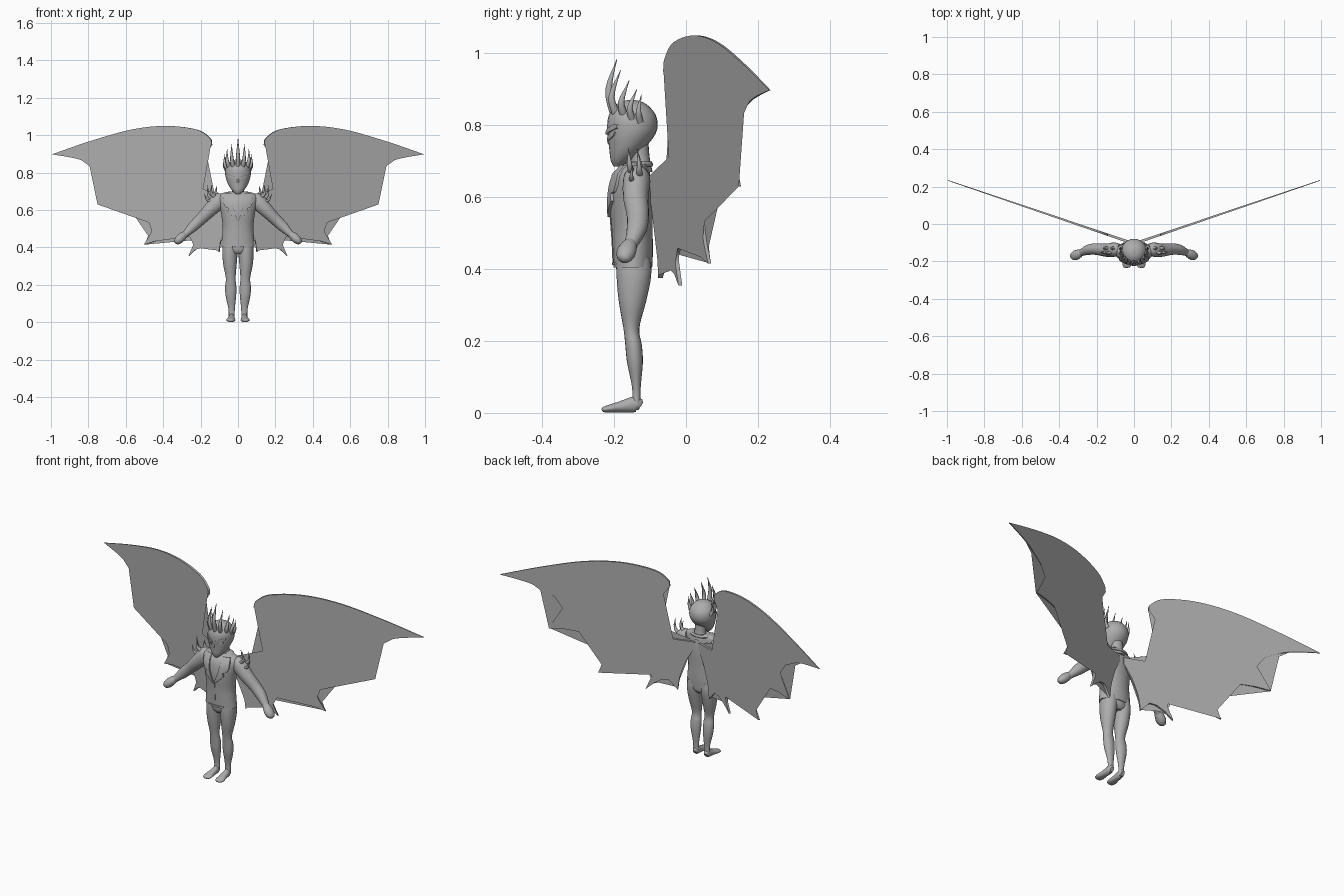
import bpy, bmesh, math
from mathutils import Vector

if "Cube" in bpy.data.objects:
    bpy.data.objects.remove(bpy.data.objects["Cube"])

GREY = (0.42, 0.42, 0.42, 1)
grey = bpy.data.materials.new("plain grey")
grey.use_nodes = True
grey.diffuse_color = GREY
grey.node_tree.nodes["Principled BSDF"].inputs["Base Color"].default_value = GREY
X, Y = Vector((1, 0, 0)), Vector((0, 1, 0))


def finish(name, bm, mirror=False, angle=40):
    """Turn a bmesh into a smooth shaded object, optionally mirrored across x."""
    bmesh.ops.recalc_face_normals(bm, faces=bm.faces)
    mesh = bpy.data.meshes.new(name)
    bm.to_mesh(mesh)
    bm.free()
    mesh.materials.append(grey)
    obj = bpy.data.objects.new(name, mesh)
    bpy.context.collection.objects.link(obj)
    bpy.ops.object.select_all(action="DESELECT")
    obj.select_set(True)
    bpy.context.view_layer.objects.active = obj
    bpy.ops.object.shade_smooth_by_angle(angle=math.radians(angle))
    if mirror:
        mod = obj.modifiers.new("Mirror", "MIRROR")
        mod.use_mirror_merge = False
    return obj


def smooth(points, steps=4):
    """Catmull-Rom curve through tuples of any length."""
    pts = [Vector(p) for p in points]
    pts = [2 * pts[0] - pts[1]] + pts + [2 * pts[-1] - pts[-2]]
    out = []
    for a, b, c, d in zip(pts, pts[1:], pts[2:], pts[3:]):
        for i in range(steps):
            t = i / steps
            out.append(b + (c - a) * (t / 2) + (2 * a - 5 * b + 4 * c - d) * (t * t / 2)
                       + (3 * b - a - 3 * c + d) * (t ** 3 / 2))
    return out + [pts[-2]]


def loft(bm, rows, ref=Y, level=False, sides=20, power=1.0):
    """Skin rings given as (x, y, z, radius, second radius)."""
    rows = smooth(rows)
    centres = [Vector(r[:3]) for r in rows]
    rings = []
    for i, row in enumerate(rows):
        d = (centres[min(i + 1, len(rows) - 1)] - centres[max(i - 1, 0)]).normalized()
        u = X if level else d.cross(ref).normalized()
        v = Y if level else u.cross(d)
        ring = []
        for k in range(sides):
            a = math.tau * k / sides
            c, s = math.cos(a), math.sin(a)
            c = math.copysign(abs(c) ** power, c)
            s = math.copysign(abs(s) ** power, s)
            ring.append(bm.verts.new(centres[i] + u * c * max(row[3], .001)
                                     + v * s * max(row[4], .001)))
        rings.append(ring)
    for a, b in zip(rings, rings[1:]):
        for k in range(sides):
            n = (k + 1) % sides
            bm.faces.new((a[k], a[n], b[n], b[k]))
    bm.faces.new(rings[0])
    bm.faces.new(rings[-1])


def body(name, rows, mirror=False, **options):
    bm = bmesh.new()
    loft(bm, rows, **options)
    return finish(name, bm, mirror)


def spikes(name, paths, mirror=True):
    """Curved horns, each from (base, middle, tip, radius)."""
    bm = bmesh.new()
    for base, mid, tip, r in paths:
        loft(bm, [(*base, r, r), (*mid, r * .75, r * .75), (*tip, 0, 0)], sides=10)
    finish(name, bm, mirror)


def front_y(rows, x, z):
    """Front surface of a level loft at x and z."""
    r = min(smooth(rows, 8), key=lambda q: abs(q[2] - z))
    return r[1] - r[4] * math.sqrt(max(0, 1 - (x / r[3]) ** 2))


def strip(name, base, edges, lift, mirror=True):
    """Thin plate hugging a body, from rows of (z, inner x, outer x)."""
    bm = bmesh.new()
    n = 5
    grid = []
    for z, xa, xb in edges:
        xs = [xa + (xb - xa) * k / n for k in range(n + 1)]
        grid.append([bm.verts.new((x, front_y(base, x, z) - lift, z)) for x in xs])
    for a, b in zip(grid, grid[1:]):
        for k in range(n):
            bm.faces.new((a[k], a[k + 1], b[k + 1], b[k]))
    made = bmesh.ops.extrude_face_region(bm, geom=bm.faces[:])["geom"]
    for v in made:
        if isinstance(v, bmesh.types.BMVert):
            v.co.y += lift + .004
    finish(name, bm, mirror, 30)


# Torso and jacket
torso = [(0, -.148, .405, .09, .054), (0, -.148, .45, .086, .056), (0, -.15, .51, .082, .057),
         (0, -.153, .58, .09, .06), (0, -.153, .63, .1, .057), (0, -.15, .665, .104, .05),
         (0, -.142, .688, .09, .038), (0, -.138, .697, .06, .026)]
body("jacket", torso, level=True, sides=32)
body("hips", [(0, -.145, .365, .03, .035), (0, -.145, .385, .07, .047),
              (0, -.146, .43, .08, .05)], level=True)
strip("belt", torso, [(.418, -.045, .045), (.411, -.045, .045)], .004, False)
strip("lapels", torso, [(.69, .035, .07), (.665, .033, .08), (.635, .03, .078), (.615, .027, .068),
                        (.61, .026, .052), (.59, .018, .055), (.57, .011, .034),
                        (.545, .001, .006)], .008)
strip("jacket_opening", torso, [(.545, 0, .003), (.48, 0, .002), (.42, 0, .003)], .002)

# Neck and collar
body("neck", [(0, -.125, .67, .04, .032), (0, -.127, .71, .03, .026),
              (0, -.135, .76, .032, .03)], level=True)
body("collar", [(0, -.128, .685, .055, .034), (0, -.128, .692, .062, .036),
                (0, -.128, .7, .05, .032)], level=True)

# Head
head = [(0, -.192, .686, .012, .01), (0, -.181, .705, .032, .029), (0, -.164, .738, .053, .05),
        (0, -.151, .78, .067, .068), (0, -.149, .82, .067, .068), (0, -.151, .85, .05, .051),
        (0, -.152, .866, .028, .028), (0, -.152, .871, .004, .004)]
body("head", head, level=True, sides=28)
strip("eyes", head, [(.782, .045, .05), (.773, .024, .047), (.764, .011, .036),
                     (.759, .012, .022)], .003)
strip("brow", head, [(.803, .05, .058), (.792, .025, .056), (.781, .006, .032),
                     (.774, .003, .01)], .005)
body("nose", [(0, -.214, .775, .003, .003), (0, -.214, .755, .006, .006),
              (0, -.208, .742, .006, .004)], level=True, sides=10)

# Crown of horns
spikes("crown_centre", [((0, -.198, .825), (0, -.215, .9), (0, -.192, .985), .013)], False)
spikes("crown_sides", [
    ((.025, -.192, .825), (.033, -.207, .88), (.034, -.182, .953), .012),
    ((.045, -.172, .825), (.058, -.18, .865), (.058, -.158, .925), .012),
    ((.057, -.15, .815), (.071, -.156, .85), (.07, -.137, .9), .011),
    ((.06, -.128, .81), (.073, -.132, .84), (.07, -.124, .885), .01)])

# Arms and hands
body("arms", [(.075, -.136, .66, .03, .03), (.105, -.137, .645, .044, .038),
              (.15, -.14, .6, .037, .035), (.2, -.134, .55, .031, .031),
              (.24, -.137, .512, .028, .028), (.275, -.15, .477, .019, .02),
              (.288, -.156, .465, .017, .018)], True)
body("hands", [(.28, -.152, .474, .016, .016), (.296, -.16, .46, .022, .024),
               (.315, -.168, .442, .023, .026), (.331, -.173, .428, .015, .017),
               (.336, -.175, .423, .003, .003)], True)

# Shoulder spikes
spikes("shoulder_spikes", [
    ((.1, -.13, .675), (.118, -.13, .695), (.112, -.135, .73), .01),
    ((.118, -.15, .665), (.143, -.157, .69), (.14, -.16, .735), .01),
    ((.128, -.13, .655), (.158, -.13, .68), (.162, -.135, .735), .01),
    ((.135, -.15, .645), (.165, -.152, .655), (.182, -.15, .69), .008)])

# Legs and feet
body("legs", [(.041, -.145, .43, .038, .046), (.043, -.145, .38, .041, .048),
              (.043, -.149, .31, .036, .038), (.039, -.152, .235, .026, .022),
              (.039, -.146, .19, .03, .023), (.038, -.142, .14, .028, .022),
              (.034, -.138, .07, .017, .012), (.034, -.138, .02, .016, .012)], True, level=True)
body("feet", [(.034, -.126, .018, .012, .01), (.034, -.14, .024, .022, .016),
              (.036, -.18, .017, .016, .019), (.038, -.212, .012, .011, .024),
              (.039, -.23, .009, .007, .018), (.039, -.234, .008, .002, .008)], True, ref=X)

# Wings: scalloped outline, each run of points is a smooth curve between sharp corners
runs = [
    [(.139, .95), (.15, .985), (.22, 1.03), (.385, 1.05), (.57, 1.03), (.785, .97), (.995, .898)],
    [(.995, .898), (.86, .874), (.74, .83), (.664, .78), (.68, .73), (.75, .63)],
    [(.75, .63), (.63, .637), (.53, .62), (.45, .57), (.457, .495), (.502, .415)],
    [(.502, .415), (.41, .442), (.3, .462), (.235, .44), (.262, .355)],
    [(.262, .355), (.2, .41), (.145, .425), (.1, .375)],
    [(.1, .375), (.085, .47), (.05, .56), (.015, .62)],
    [(.015, .655), (.1, .655), (.16, .665), (.225, .7), (.26, .775), (.252, .88), (.225, .95),
     (.185, .975), (.139, .95)]]
outline = []
for run in runs:
    outline += [p for p in smooth(run, 6) if not outline or (p - outline[-1]).length > .001]
outline.pop()
bm = bmesh.new()
normal = Vector((-.32, .947, 0))
layers = []
for side in (-1, 1):
    layers.append([bm.verts.new(Vector((x, -.105 + .34 * x, z))
                                + normal * side * (.007 - .005 * x)) for x, z in outline])
    bm.faces.new(layers[-1])
for k in range(len(outline)):
    n = (k + 1) % len(outline)
    bm.faces.new((layers[0][k], layers[0][n], layers[1][n], layers[1][k]))
bmesh.ops.triangulate(bm, faces=[f for f in bm.faces if len(f.verts) > 4])
finish("wings", bm, True)
